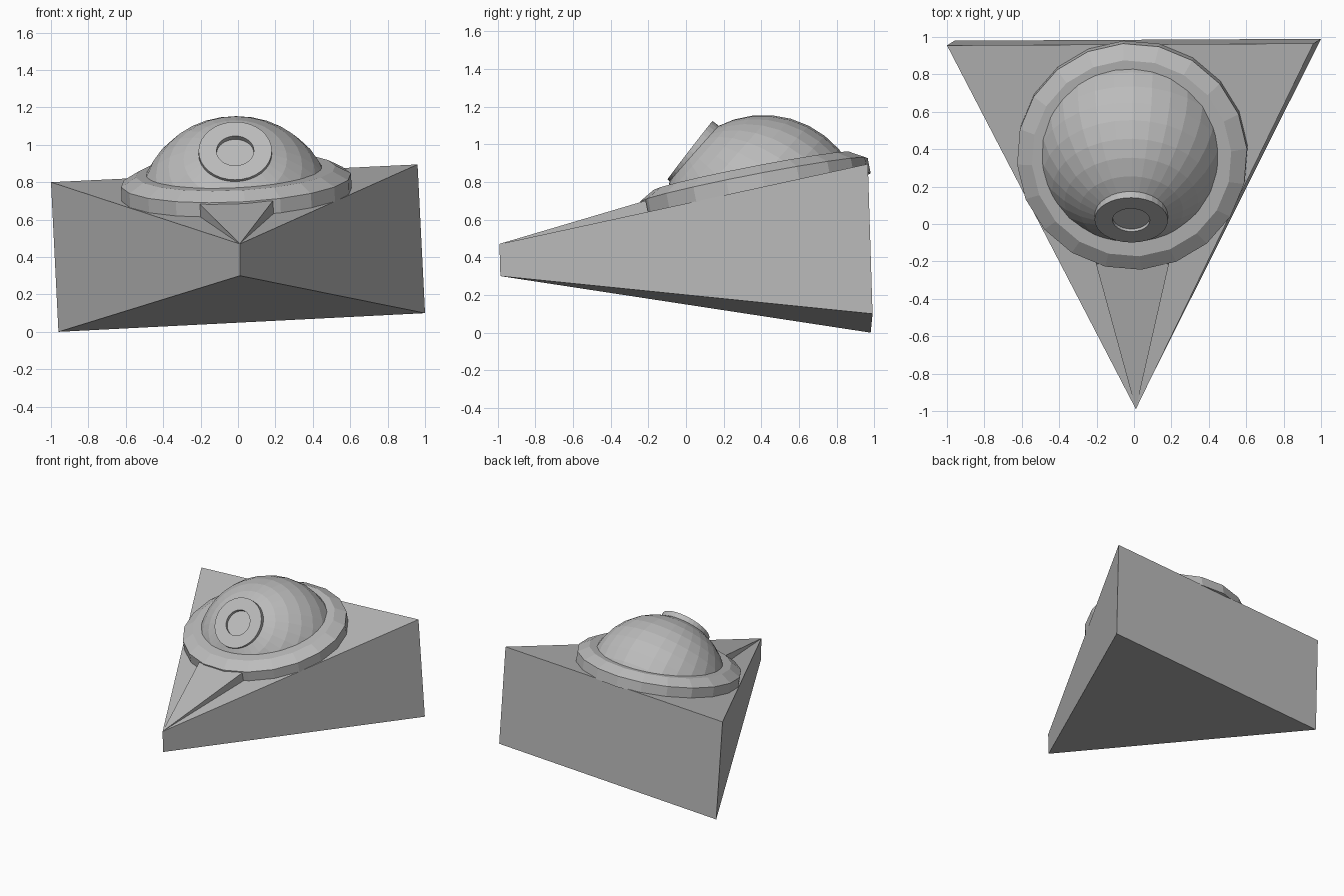
import bpy, bmesh
from math import pi, sin, cos, asin
from mathutils import Vector

old = bpy.data.objects.get("Cube")
if old:
    bpy.data.objects.remove(old, do_unlink=True)

GREY = (0.5, 0.5, 0.5, 1)
grey = bpy.data.materials.new("plain_grey")
grey.use_nodes = True
grey.diffuse_color = GREY
grey.node_tree.nodes["Principled BSDF"].inputs["Base Color"].default_value = GREY


def finish(name, bm):
    """Turn a bmesh into a flat-shaded grey object."""
    bmesh.ops.recalc_face_normals(bm, faces=bm.faces)
    mesh = bpy.data.meshes.new(name)
    bm.to_mesh(mesh)
    bm.free()
    mesh.materials.append(grey)
    obj = bpy.data.objects.new(name, mesh)
    bpy.context.collection.objects.link(obj)
    return obj


def prism(name, lower, upper):
    """Solid between two triangles with matching corners."""
    bm = bmesh.new()
    low = [bm.verts.new(p) for p in lower]
    top = [bm.verts.new(p) for p in upper]
    bm.faces.new(low)
    bm.faces.new(top)
    for i in range(3):
        j = (i + 1) % 3
        bm.faces.new((low[i], low[j], top[j], top[i]))
    return finish(name, bm)


def lathe(profile, origin, axis, segs, caps=False):
    """Revolve (radius, height) points about an axis."""
    turn = Vector(axis).to_track_quat('Z', 'Y')
    bm = bmesh.new()
    rings = []
    for r, h in profile:
        rings.append([bm.verts.new(Vector(origin) + turn @ Vector(
            (r * cos(2 * pi * k / segs), r * sin(2 * pi * k / segs), h)))
            for k in range(segs)])
    for a, b in zip(rings, rings[1:]):
        for k in range(segs):
            n = (k + 1) % segs
            bm.faces.new((a[k], a[n], b[n], b[k]))
    if caps:
        bm.faces.new(rings[0])
        bm.faces.new(rings[-1])
    return bm


# Wedge body, slightly rolled to one side
nose = Vector((0.01, -0.99, 0.47))
back_right = Vector((-1.0, 0.955, 0.80))
back_left = Vector((0.96, 0.965, 0.895))
prism("wedge_body",
      [(0.01, -0.985, 0.30), (1.0, 0.99, 0.10), (-0.96, 0.98, 0.0)],
      [nose, back_left, back_right])
up = (back_left - nose).cross(back_right - nose).normalized()


def on_deck(x, y, lift=0.0):
    """Point above (x, y) on the sloping top of the body."""
    z = nose.z - (up.x * (x - nose.x) + up.y * (y - nose.y)) / up.z
    return Vector((x, y, z)) + up * lift


# Bevelled collar round the dome
centre = on_deck(-0.007, 0.375)
collar = [(0.617, -0.005), (0.617, 0.078), (0.535, 0.125), (0.44, 0.125), (0.44, -0.005)]
finish("dome_collar", lathe(collar + collar[:1], centre, up, 20))

# Faceted dome, its pole under the eye, cut off inside the body
R = 0.53
dome_centre = Vector((-0.01, 0.412, 0.625))
start = asin(0.185 / R)
angles = [start + (pi - 0.1 - start) * i / 14 for i in range(15)]
bm = lathe([(R * sin(a), R * cos(a)) for a in angles], dome_centre,
           (-0.01, -0.75, 0.66), 32, caps=True)
bmesh.ops.bisect_plane(bm, geom=bm.verts[:] + bm.edges[:] + bm.faces[:],
                       plane_co=centre + up * 0.06, plane_no=up, clear_inner=True)
finish("dome", bm)

# Eye disc with a recessed pupil
eye = [(0.196, -0.06), (0.196, 0.0), (0.1, 0.0), (0.1, -0.035)]
finish("eye_disc", lathe(eye, (-0.015, 0.021, 0.968), (-0.01, -0.79, 0.61), 32, caps=True))

# Raised spine from the collar down to the nose
base = [on_deck(nose.x, nose.y + 0.01, -0.01), on_deck(0.19, -0.2, -0.01), on_deck(-0.2, -0.2, -0.01)]
prism("nose_spine", base,
      [on_deck(nose.x, nose.y, 0.001), on_deck(0.19, -0.2, 0.07), on_deck(-0.2, -0.2, 0.07)])
